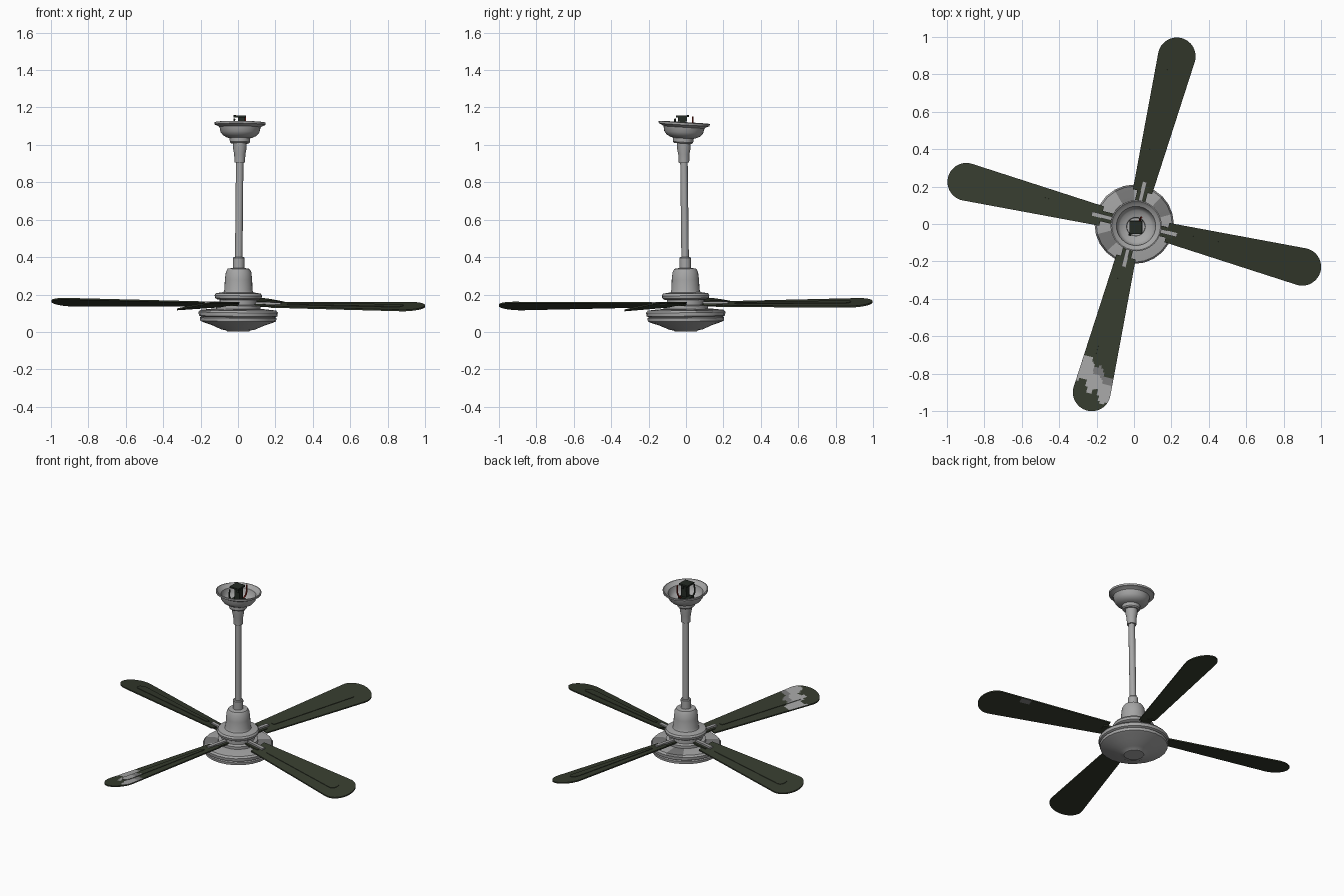
import bpy, bmesh, math
from mathutils import Matrix, Vector

cube = bpy.data.objects.get("Cube")
if cube:
    bpy.data.objects.remove(cube, do_unlink=True)


def material(name, rgb):
    m = bpy.data.materials.new(name)
    m.use_nodes = True
    m.diffuse_color = (*rgb, 1)
    m.node_tree.nodes["Principled BSDF"].inputs["Base Color"].default_value = (*rgb, 1)
    return m


GREEN = material("olive green", (0.036, 0.044, 0.027))
GREY = material("light grey", (0.38, 0.38, 0.38))
WORN = material("worn grey", (0.19, 0.19, 0.19))
BLACK = material("dark bracket", (0.018, 0.024, 0.018))
RED = material("red wire", (0.2, 0.012, 0.008))

# The whole fan hangs very slightly off vertical
TILT = Matrix.Rotation(0.012, 4, "X") @ Matrix.Rotation(0.01, 4, "Y")


def finish(name, bm, mats, place=Matrix(), angle=35):
    bmesh.ops.recalc_face_normals(bm, faces=bm.faces)
    me = bpy.data.meshes.new(name)
    bm.to_mesh(me)
    bm.free()
    for m in mats:
        me.materials.append(m)
    ob = bpy.data.objects.new(name, me)
    bpy.context.collection.objects.link(ob)
    ob.matrix_world = TILT @ place
    bpy.ops.object.select_all(action="DESELECT")
    ob.select_set(True)
    bpy.context.view_layer.objects.active = ob
    bpy.ops.object.shade_smooth_by_angle(angle=math.radians(angle))
    return ob


def lathe(name, profile, mats, steps=28, place=Matrix(), rule=None):
    bm = bmesh.new()
    vs = [bm.verts.new((r, 0, z)) for r, z in profile]
    es = [bm.edges.new(p) for p in zip(vs, vs[1:])]
    bmesh.ops.spin(bm, geom=vs + es, cent=(0, 0, 0), axis=(0, 0, 1),
                   angle=math.tau, steps=steps)
    bmesh.ops.remove_doubles(bm, verts=bm.verts, dist=0.0004)
    bmesh.ops.recalc_face_normals(bm, faces=bm.faces)
    if rule:
        for f in bm.faces:
            f.material_index = rule(f)
    return finish(name, bm, mats, place)


def box(name, lo, hi, mat, place=Matrix()):
    bm = bmesh.new()
    bmesh.ops.create_cube(bm, size=1)
    lo, hi = Vector(lo), Vector(hi)
    for v in bm.verts:
        v.co = [(a + b) / 2 + c * (b - a) for a, b, c in zip(lo, hi, v.co)]
    return finish(name, bm, [mat], place)


def slab(name, r0, r1, w0, w1, z, thick, round_start, place, rule):
    """Tapered, pitched plate along +X with a round outer end."""
    def half(r):
        w = w0 + (w1 - w0) * min(1, (r - r0) / (r1 - w1 - r0))
        out, inn = r - (r1 - w1), r0 + w0 - r
        if out > 0:
            w = math.sqrt(max(0, w1 * w1 - out * out))
        if round_start and inn > 0:
            w = math.sqrt(max(0, w0 * w0 - inn * inn))
        return max(w, 0.004)

    bm = bmesh.new()
    bmesh.ops.create_grid(bm, x_segments=56, y_segments=14, size=1)
    for v in bm.verts:
        r = r0 + (r1 - r0) * (1 - math.cos(math.pi * (v.co.x + 1) / 2)) / 2
        y = v.co.y * half(r)
        v.co = (r, y, z + 0.2 * y)
    top = bmesh.ops.extrude_face_region(bm, geom=bm.faces[:])["geom"]
    bmesh.ops.translate(bm, vec=(0, 0, thick),
                        verts=[g for g in top if isinstance(g, bmesh.types.BMVert)])
    bmesh.ops.recalc_face_normals(bm, faces=bm.faces)
    for f in bm.faces:
        c = f.calc_center_median()
        f.material_index = rule(c.x, -c.y / 0.1, f.normal.z)
    return finish(name, bm, [GREEN, GREY, WORN], place)


# Motor: lower pan, hub, upper ring and bell housing
def pan_patches(f):
    c = f.calc_center_median()
    a = math.degrees(math.atan2(c.y, c.x)) % 360
    patch = any(abs(a - p) < 13 for p in (25, 102, 214))
    return 1 if patch and f.normal.z > 0.3 and c.z > 0.1 else 0


lathe("motor_pan", [(0, 0.003), (0.06, 0.003), (0.065, 0.008), (0.09, 0.013),
                    (0.14, 0.035), (0.185, 0.05), (0.203, 0.058), (0.205, 0.075),
                    (0.198, 0.08), (0.21, 0.086), (0.212, 0.105), (0.203, 0.116),
                    (0.15, 0.122), (0.10, 0.124), (0, 0.124)],
      [GREY, WORN], steps=24, rule=pan_patches)
lathe("motor_hub", [(0, 0.115), (0.12, 0.115), (0.12, 0.14), (0.10, 0.145),
                    (0.10, 0.18), (0, 0.18)], [GREY])
lathe("motor_ring", [(0, 0.172), (0.11, 0.172), (0.124, 0.18), (0.127, 0.195),
                     (0.12, 0.206), (0.08, 0.212), (0.075, 0.225), (0.073, 0.28),
                     (0.068, 0.32), (0.058, 0.338), (0.03, 0.342), (0, 0.342)], [GREY])

# Hanging rod with its sleeves
lathe("rod_sleeve", [(0, 0.335), (0.031, 0.335), (0.031, 0.395), (0.027, 0.4), (0, 0.4)],
      [GREY], steps=20)
lathe("rod", [(0, 0.38), (0.02, 0.38), (0.02, 0.95), (0, 0.95)], [GREY], steps=16)
lathe("rod_coupling", [(0, 0.905), (0.028, 0.905), (0.03, 0.95), (0.036, 0.98),
                       (0.037, 1.015), (0, 1.015)], [GREY], steps=20)

# Open ceiling canopy, sitting a little crooked
pivot = Matrix.Translation((0, 0, 1.06))
CROOKED = pivot @ Matrix.Rotation(-0.072, 4, "X") @ pivot.inverted()
lathe("canopy", [(0, 1.008), (0.048, 1.008), (0.054, 1.015), (0.055, 1.036),
                 (0.07, 1.04), (0.09, 1.05), (0.104, 1.068), (0.11, 1.095),
                 (0.122, 1.103), (0.136, 1.108), (0.137, 1.12), (0.131, 1.121),
                 (0.122, 1.11), (0.105, 1.1), (0.098, 1.068), (0.085, 1.055),
                 (0.062, 1.046), (0.05, 1.042), (0.048, 1.02), (0, 1.02)],
      [GREY], steps=32, place=CROOKED)

# Ceiling bracket and its wires
box("bracket_base", (-0.035, -0.035, 1.02), (0.035, 0.03, 1.07), BLACK)
box("bracket_post", (-0.012, -0.02, 1.06), (0.025, 0.012, 1.15), BLACK)
box("bracket_top", (-0.035, -0.04, 1.148), (0.03, 0.03, 1.158), BLACK)
box("bracket_lug", (0.005, -0.028, 1.125), (0.022, 0.02, 1.15), BLACK)


def wire(name, points, mat):
    cu = bpy.data.curves.new(name, "CURVE")
    cu.dimensions = "3D"
    cu.bevel_depth = 0.005
    cu.bevel_resolution = 2
    sp = cu.splines.new("BEZIER")
    sp.bezier_points.add(len(points) - 1)
    for bp, p in zip(sp.bezier_points, points):
        bp.co = p
        bp.handle_left_type = bp.handle_right_type = "AUTO"
    cu.use_fill_caps = True
    cu.materials.append(mat)
    ob = bpy.data.objects.new(name, cu)
    bpy.context.collection.objects.link(ob)
    ob.matrix_world = TILT


wire("red_wire", [(0.015, 0.02, 1.06), (0.025, 0.045, 1.09), (0.028, 0.05, 1.152)], RED)
wire("black_wire", [(-0.02, -0.02, 1.06), (-0.035, -0.04, 1.085), (-0.03, -0.045, 1.14)], BLACK)


# Paint wear: a diagonal band on one blade, a small spot under another
def clean(r, v, up):
    return 0


def worn_top(r, v, up):
    start = 0.785 - 0.06 * v + 0.012 * math.sin(9 * v)
    if up < 0.3 or not start < r < start + 0.135 + 0.015 * math.sin(7 * v):
        return 0
    return 2 if v < 0.2 and r < start + 0.045 else 1


def worn_under(r, v, up):
    return 2 if up < -0.3 and v < -0.55 and abs(r - 0.75) < 0.03 else 0


# Four blades, each with a raised panel, a root bracket and an arm
for side, turn, rule in (("back", 0, clean), ("left", -90, worn_under),
                         ("front", 180, worn_top), ("right", 90, clean)):
    spin = Matrix.Rotation(math.radians(75.8 + turn), 4, "Z")
    slab(side + "_blade", 0.18, 1.027, 0.053, 0.101, 0.143, 0.008, False, spin, rule)
    slab(side + "_blade_panel", 0.27, 0.91, 0.014, 0.033, 0.15, 0.004, True, spin, rule)
    box(side + "_blade_root", (0.08, -0.028, 0.14), (0.21, 0.028, 0.15), GREEN, spin)
    box(side + "_blade_arm", (0.09, -0.011, 0.149), (0.235, 0.011, 0.161), GREY, spin)
